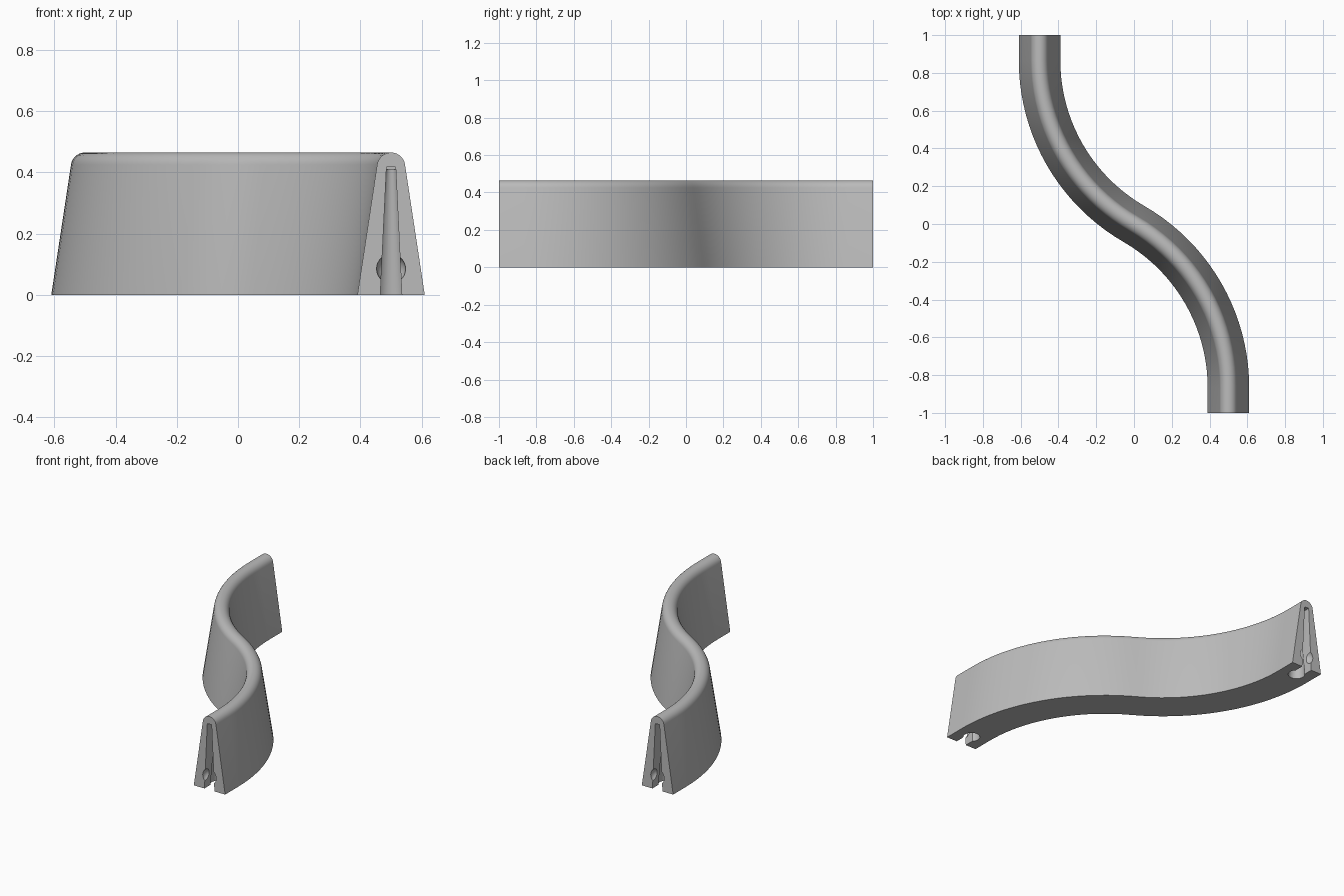
import bpy, bmesh
from math import sin, cos, pi, radians
from mathutils import Vector, Matrix

cube = bpy.data.objects.get("Cube")
if cube:
    bpy.data.objects.remove(cube, do_unlink=True)

grey = bpy.data.materials.new("concrete grey")
grey.use_nodes = True
color = (0.5, 0.5, 0.5, 1)
grey.diffuse_color = color
grey.node_tree.nodes["Principled BSDF"].inputs["Base Color"].default_value = color


def finish(name, bm):
    bmesh.ops.recalc_face_normals(bm, faces=bm.faces)
    mesh = bpy.data.meshes.new(name)
    bm.to_mesh(mesh)
    bm.free()
    mesh.materials.append(grey)
    obj = bpy.data.objects.new(name, mesh)
    bpy.context.collection.objects.link(obj)
    return obj


def loft(name, rings):
    # Join matching rings of points into a capped solid
    bm = bmesh.new()
    rows = [[bm.verts.new(p) for p in ring] for ring in rings]
    n = len(rows[0])
    for a, b in zip(rows, rows[1:]):
        for i in range(n):
            j = (i + 1) % n
            bm.faces.new((a[i], a[j], b[j], b[i]))
    bm.faces.new(rows[0])
    bm.faces.new(rows[-1])
    return finish(name, bm)


# S-shaped path: straight end, two opposed 60 degree arcs, straight end
half = [(Vector((0.5, -1)), 0.0)]
for i in range(21):
    a = radians(60) * i / 20
    half.append((Vector((cos(a) - 0.5, sin(a) - sin(radians(60)))), a))
path = half + [(-p, a) for p, a in reversed(half[:-1])]

# Tapered wall section with a rounded crest
lean = radians(8)
crest = [lean + (pi - 2 * lean) * i / 14 for i in range(15)]
section = [(0.11, 0)] + [(0.046 * cos(a), 0.419 + 0.046 * sin(a)) for a in crest] + [(-0.11, 0)]
wall = loft("barrier_wall", [
    [(p.x + s * cos(a), p.y + s * sin(a), z) for s, z in section] for p, a in path])


def cut(cutter):
    cutter.hide_render = True
    mod = wall.modifiers.new("socket", 'BOOLEAN')
    mod.operation = 'DIFFERENCE'
    mod.solver = 'EXACT'
    mod.object = cutter
    bpy.context.view_layer.objects.active = wall
    bpy.ops.object.modifier_apply(modifier=mod.name)
    bpy.data.objects.remove(cutter, do_unlink=True)


# Keyhole connector socket at each end: neck slot, tapered bore, round recess
slot = [(0.037, -0.04), (0.015, 0.417), (-0.015, 0.417), (-0.037, -0.04)]
for side in (1, -1):
    cut(loft("slot_cutter", [
        [(side * (0.5 + x), side * y, z) for x, z in slot] for y in (-1.05, -0.9)]))

    bore = bmesh.new()
    bmesh.ops.create_cone(bore, cap_ends=True, segments=24, radius1=0.053, radius2=0.017,
                          depth=0.45, matrix=Matrix.Translation((side * 0.5, side * -0.905, 0.185)))
    cut(finish("bore_cutter", bore))

    recess = bmesh.new()
    bmesh.ops.create_uvsphere(recess, u_segments=24, v_segments=14, radius=0.048,
                              matrix=Matrix.Translation((side * 0.5, side * -0.995, 0.085)))
    cut(finish("recess_cutter", recess))

# Smooth the curved faces, keep the hard edges
bpy.ops.object.select_all(action='DESELECT')
wall.select_set(True)
bpy.context.view_layer.objects.active = wall
bpy.ops.object.shade_smooth_by_angle(angle=radians(30))
